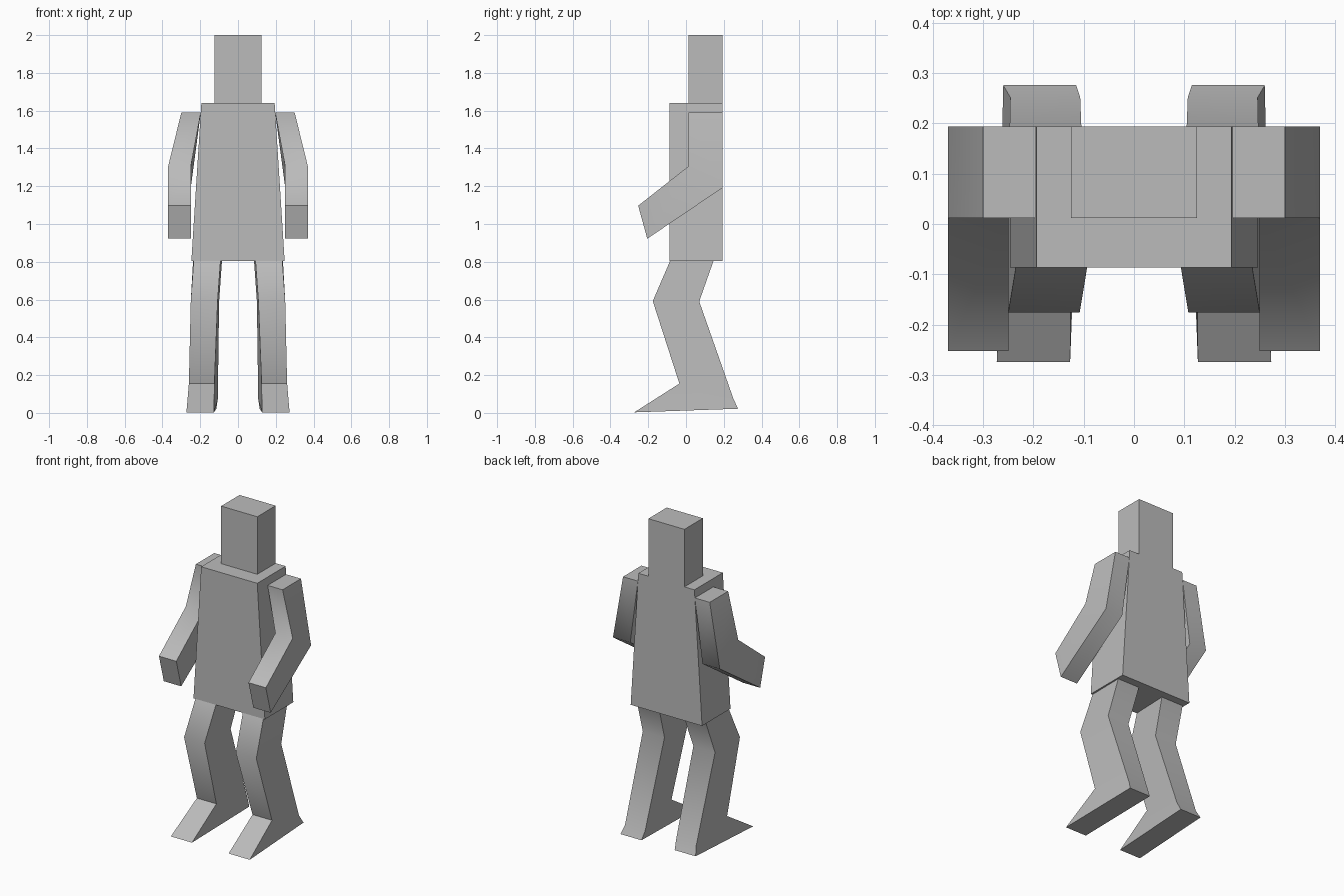
import bpy
import bmesh
import math

cube = bpy.data.objects.get("Cube")
if cube:
    bpy.data.objects.remove(cube, do_unlink=True)

# Single plain grey for the whole figure
grey = bpy.data.materials.new("plain_grey")
grey.use_nodes = True
colour = (0.5, 0.5, 0.5, 1)
grey.diffuse_color = colour
grey.node_tree.nodes["Principled BSDF"].inputs["Base Color"].default_value = colour


def block(name, front, back, side=1):
    """Loft a four-sided block through paired front and back rows.

    Each row is (y, z, inner x, outer x); side -1 mirrors it to the right."""
    bm = bmesh.new()
    rings = []
    for (fy, fz, fi, fo), (by, bz, bi, bo) in zip(front, back):
        corners = [(fi, fy, fz), (fo, fy, fz), (bo, by, bz), (bi, by, bz)]
        rings.append([bm.verts.new((side * x, y, z)) for x, y, z in corners])
    for a, b in zip(rings, rings[1:]):
        for i in range(4):
            j = (i + 1) % 4
            bm.faces.new((a[i], a[j], b[j], b[i]))
    bm.faces.new(rings[0])
    bm.faces.new(rings[-1])
    bmesh.ops.recalc_face_normals(bm, faces=bm.faces)
    mesh = bpy.data.meshes.new(name)
    bm.to_mesh(mesh)
    bm.free()
    mesh.materials.append(grey)
    obj = bpy.data.objects.new(name, mesh)
    bpy.context.collection.objects.link(obj)
    # Soft knees and elbows, crisp corners
    bpy.ops.object.select_all(action="DESELECT")
    obj.select_set(True)
    bpy.context.view_layer.objects.active = obj
    bpy.ops.object.shade_smooth_by_angle(angle=math.radians(60))
    return obj


# Head and tapered torso
block("head",
      [(0.012, 2.0, -0.125, 0.125), (0.012, 1.64, -0.125, 0.125)],
      [(0.194, 2.0, -0.125, 0.125), (0.194, 1.64, -0.125, 0.125)])
block("torso",
      [(-0.087, 1.64, -0.194, 0.194), (-0.087, 0.803, -0.247, 0.247)],
      [(0.194, 1.64, -0.194, 0.194), (0.194, 0.803, -0.247, 0.247)])

# Arm rows: shoulder, elbow, hand
arm_front = [(0.012, 1.59, 0.197, 0.3), (0.012, 1.305, 0.25, 0.37),
             (-0.253, 1.097, 0.25, 0.37)]
arm_back = [(0.194, 1.59, 0.197, 0.3), (0.194, 1.192, 0.25, 0.37),
            (-0.205, 0.922, 0.25, 0.37)]

# Leg rows: hip, knee, ankle, sole
leg_front = [(-0.085, 0.803, 0.093, 0.235), (-0.176, 0.592, 0.108, 0.25),
             (-0.035, 0.155, 0.125, 0.26), (-0.274, 0.003, 0.127, 0.273)]
leg_back = [(0.145, 0.803, 0.085, 0.238), (0.07, 0.59, 0.1, 0.25),
            (0.252, 0.072, 0.107, 0.246), (0.276, 0.022, 0.115, 0.26)]

for side, word in ((1, "left"), (-1, "right")):
    block(word + "_arm", arm_front, arm_back, side)
    block(word + "_leg", leg_front, leg_back, side)
